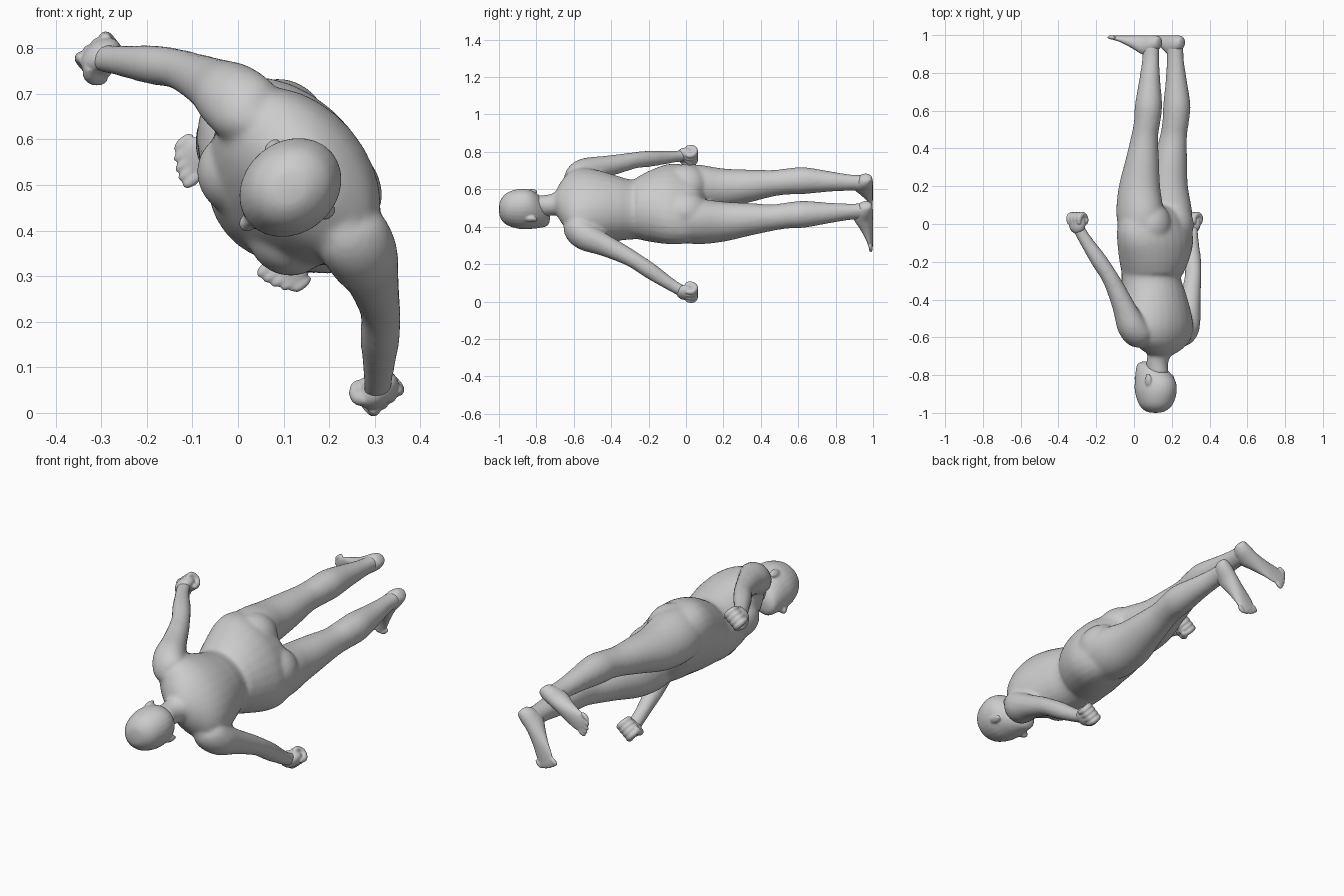
import bpy, bmesh, math
from mathutils import Vector

# Body frame: a = sideways, b = towards the chest, h = from head (-1) to feet (+1)
L, F, C = Vector((-.64, 0, .77)), Vector((-.77, 0, -.64)), Vector((.13, 0, .52))
A_AX, B_AX, H_AX = Vector((1, 0, 0)), Vector((0, 1, 0)), Vector((0, 0, 1))


def place(p):
    sway = .014 * max(0, min(1, (p.z + .35) / .3)) if abs(p.x) < .27 else 0   # hips lean to one side
    return C + L * (p.x + sway) + F * p.y + Vector((0, p.z, 0))


def finish(name, bm):
    bmesh.ops.recalc_face_normals(bm, faces=bm.faces)
    me = bpy.data.meshes.new(name)
    bm.to_mesh(me)
    bm.free()
    ob = bpy.data.objects.new(name, me)
    bpy.context.collection.objects.link(ob)
    for poly in me.polygons:
        poly.use_smooth = True
    return ob


def catmull(p0, p1, p2, p3, t):
    return [.5 * (2 * q + (r - p) * t + (2 * p - 5 * q + 4 * r - s) * t * t
                  + (3 * q - p - 3 * r + s) * t ** 3) for p, q, r, s in zip(p0, p1, p2, p3)]


def tube(name, secs, axis=None, ref=A_AX, sides=28, steps=5, side=1):
    """Smooth loft through (a, b, h, radius 1, radius 2) sections."""
    n, pts = len(secs), []
    for i in range(n - 1):
        q = [secs[max(0, min(n - 1, i + k))] for k in (-1, 0, 1, 2)]
        pts += [catmull(*q, j / steps) for j in range(steps)]
    pts.append(list(secs[-1]))
    cs = [Vector(p[:3]) for p in pts]
    bm, rings = bmesh.new(), []
    for i, p in enumerate(pts):
        t = axis or (cs[min(i + 1, len(cs) - 1)] - cs[max(i - 1, 0)]).normalized()
        n1 = (ref - t * ref.dot(t)).normalized()
        n2 = t.cross(n1)
        ring = []
        for k in range(sides):
            w = 2 * math.pi * k / sides
            v = cs[i] + n1 * max(p[3], .002) * math.cos(w) + n2 * max(p[4], .002) * math.sin(w)
            v.x *= side
            ring.append(bm.verts.new(place(v)))
        rings.append(ring)
    for r, s in zip(rings, rings[1:]):
        for k in range(sides):
            m = (k + 1) % sides
            bm.faces.new((r[k], r[m], s[m], s[k]))
    bm.faces.new(rings[0])
    bm.faces.new(rings[-1])
    return finish(name, bm)


def blob(name, c, r, side=1):
    bm = bmesh.new()
    bmesh.ops.create_uvsphere(bm, u_segments=24, v_segments=14, radius=1)
    for v in bm.verts:
        p = Vector((c[i] + v.co[i] * r[i] for i in range(3)))
        p.x *= side
        v.co = place(p)
    return finish(name, bm)


def fuse(name, parts, voxel, smooth):
    """Join parts and blend them into one smooth skin."""
    bpy.ops.object.select_all(action='DESELECT')
    for ob in parts:
        ob.select_set(True)
    bpy.context.view_layer.objects.active = parts[0]
    bpy.ops.object.join()
    ob = parts[0]
    ob.name = name
    m = ob.modifiers.new("skin", 'REMESH')
    m.mode, m.voxel_size, m.use_smooth_shade = 'VOXEL', voxel, True
    m = ob.modifiers.new("blend", 'SMOOTH')
    m.factor, m.iterations = .5, smooth


# Head, nose and neck
head = [tube("head", [(-.01, .03, -1, .005, .005), (-.01, .03, -.992, .045, .052), (-.01, .027, -.957, .082, .092),
                      (-.01, .027, -.89, .1, .117), (-.01, .032, -.83, .095, .115), (-.01, .052, -.78, .08, .092),
                      (-.01, .075, -.745, .058, .065), (-.01, .085, -.73, .03, .035),
                      (-.01, .085, -.727, .003, .003)], H_AX),
        tube("nose", [(-.01, .135, -.87, .006, .006), (-.01, .146, -.84, .012, .012), (-.01, .154, -.812, .018, .016),
                      (-.01, .14, -.8, .008, .006)], H_AX)]
body = [tube("neck", [(-.005, .01, -.8, .055, .06), (0, .01, -.74, .056, .06), (0, -.005, -.69, .064, .064),
                      (0, -.01, -.62, .1, .085)], H_AX)]

# Torso and hips
body += [tube("torso", [(0, -.015, -.7, .05, .05), (0, -.02, -.67, .12, .082), (0, -.016, -.62, .19, .12),
                        (0, -.006, -.55, .215, .148), (0, .014, -.46, .205, .164), (0, .034, -.36, .178, .162),
                        (0, .048, -.28, .164, .152), (0, .04, -.15, .17, .14)], H_AX),
         tube("hips", [(0, .038, -.265, .168, .158), (0, .024, -.19, .205, .17), (0, .013, -.1, .24, .168),
                       (0, .016, -.02, .244, .156), (0, .018, .05, .218, .132), (0, .02, .09, .13, .085),
                       (0, .02, .11, .04, .03)], H_AX)]

for s, tag in ((1, "left"), (-1, "right")):
    body.append(blob("buttock", (.092, -.045, -.005), (.108, .098, .12), s))
    body.append(blob("chest", (.085, .098, -.43), (.095, .088, .105), s))
    # Outer ears sit around the shifted head centre
    head.append(blob("ear", (.096 - .01 * s, .0, -.825), (.011, .02, .033), s))
    # Leg from hip to ankle
    body.append(tube("leg", [(.115, .01, -.06, .11, .12), (.118, .018, .06, .115, .132), (.115, .024, .2, .102, .114),
                             (.116, .004, .34, .085, .091), (.119, -.014, .46, .069, .074),
                             (.118, -.031, .54, .069, .071), (.117, -.04, .63, .071, .073),
                             (.11, -.042, .76, .055, .057), (.101, -.042, .88, .041, .047),
                             (.098, -.042, .95, .04, .05)], H_AX, side=s))
    # Foot and toes
    foot = [tube("foot", [(.094, -.1, .965, .006, .01), (.095, -.092, .962, .028, .03), (.097, -.06, .952, .041, .047),
                          (.105, -.01, .945, .043, .054), (.122, .05, .962, .045, .037), (.142, .11, .979, .05, .02),
                          (.155, .15, .986, .05, .013), (.161, .172, .989, .043, .01)], B_AX, side=s)]
    foot += [blob("toe", (.127 + i * .019, .182 - i * i * .0024, .988), (.014 if i == 0 else .011, .026, .011), s)
             for i in range(5)]
    fuse(f"{tag}_foot", foot, .005, 3)
    # Arm from shoulder to wrist
    body.append(tube("arm", [(.14, -.014, -.6, .03, .04), (.17, -.01, -.595, .062, .078), (.222, .0, -.54, .073, .08),
                             (.27, .014, -.44, .058, .062), (.315, .034, -.34, .049, .05),
                             (.35, .053, -.27, .043, .045), (.39, .088, -.19, .043, .044),
                             (.432, .127, -.105, .036, .036), (.46, .152, -.045, .03, .034),
                             (.472, .162, -.01, .03, .036)], side=s))
    # Fist with curled fingers and thumb
    hand = [blob("palm", (.476, .164, .0), (.034, .05, .052), s)]
    for i in range(4):
        b = .13 + i * .023
        hand.append(tube("finger", [(.5, b, .0, .01, .01), (.5, b, .034, .016, .016), (.475, b, .05, .016, .016),
                                    (.45, b, .036, .015, .015), (.447, b, .01, .014, .014),
                                    (.458, b, -.004, .004, .004)], ref=B_AX, sides=12, steps=3, side=s))
    hand.append(tube("thumb", [(.475, .195, -.03, .012, .012), (.463, .206, -.01, .017, .017),
                               (.448, .206, .012, .015, .015), (.436, .192, .025, .012, .012),
                               (.432, .182, .028, .004, .004)], ref=H_AX, sides=12, steps=3, side=s))
    fuse(f"{tag}_hand", hand, .004, 4)

fuse("head", head, .006, 4)
fuse("body", body, .009, 12)
